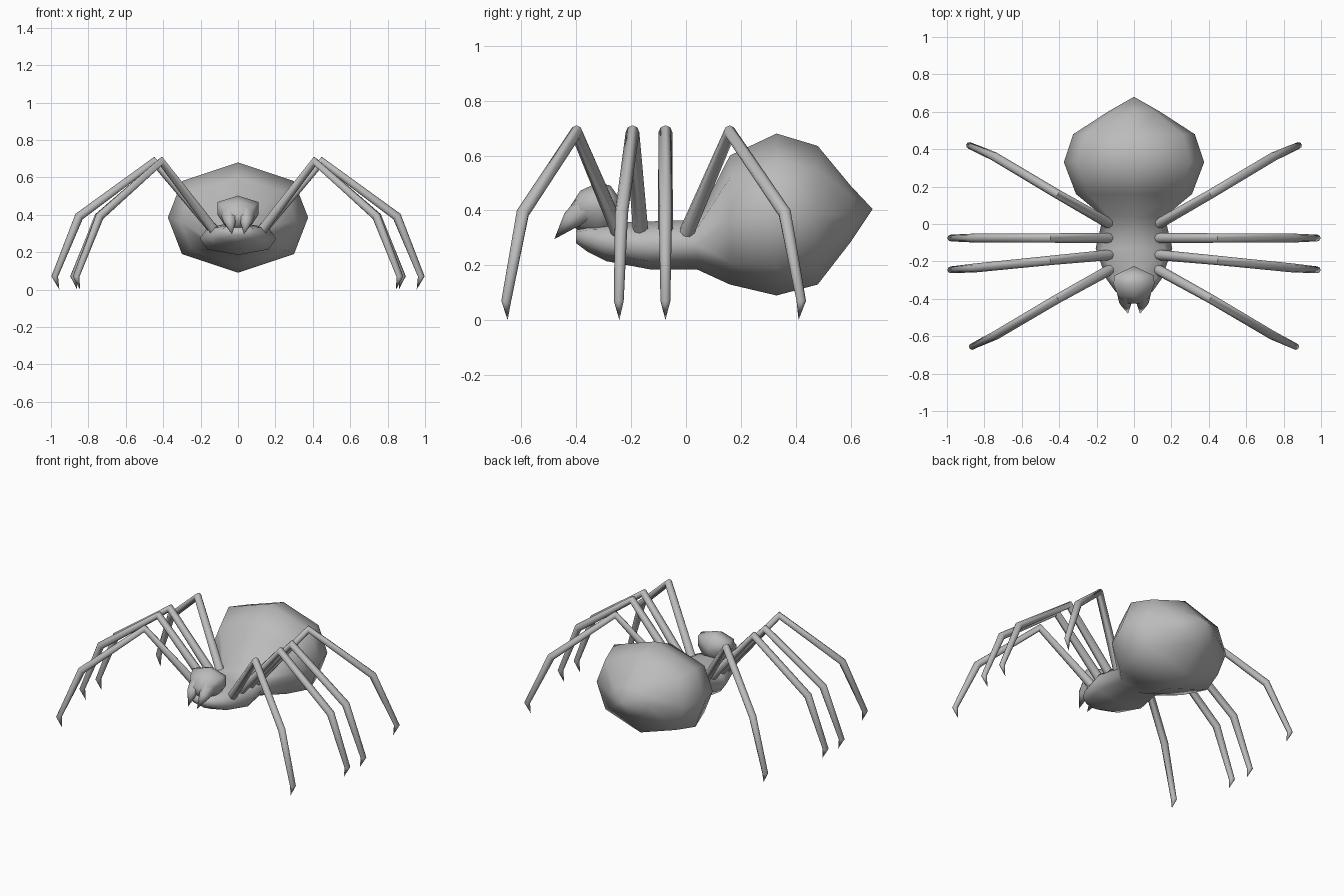
import bpy, bmesh, math
from mathutils import Vector

if "Cube" in bpy.data.objects:
    bpy.data.objects.remove(bpy.data.objects["Cube"])

grey = bpy.data.materials.new("plain grey")
grey.diffuse_color = (0.5, 0.5, 0.5, 1)
grey.use_nodes = True
grey.node_tree.nodes["Principled BSDF"].inputs["Base Color"].default_value = grey.diffuse_color


def loft(name, rings, angle=60):
    """Skin a list of rings; a ring with one point closes to a tip."""
    bm = bmesh.new()
    rows = [[bm.verts.new(p) for p in r] for r in rings]
    for a, b in zip(rows, rows[1:]):
        n = max(len(a), len(b))
        for i in range(n):
            j = (i + 1) % n
            if len(a) == 1:
                bm.faces.new((a[0], b[j], b[i]))
            elif len(b) == 1:
                bm.faces.new((a[i], a[j], b[0]))
            else:
                bm.faces.new((a[i], a[j], b[j], b[i]))
    for r in (rows[0], rows[-1]):
        if len(r) > 2:
            bm.faces.new(r)
    bmesh.ops.recalc_face_normals(bm, faces=bm.faces)
    me = bpy.data.meshes.new(name)
    bm.to_mesh(me)
    bm.free()
    me.materials.append(grey)
    ob = bpy.data.objects.new(name, me)
    bpy.context.collection.objects.link(ob)
    bpy.ops.object.select_all(action='DESELECT')
    ob.select_set(True)
    bpy.context.view_layer.objects.active = ob
    bpy.ops.object.shade_smooth_by_angle(angle=math.radians(angle))
    return ob


def body_ring(y, w, top, bot, low=0.8, high=0.8):
    """Eight-sided section; low/high set the width of the diagonal corners."""
    c, h = (top + bot) / 2, (top - bot) / 2
    half = [(0, 1), (high, 0.66), (1, 0), (low, -0.66), (0, -1)]
    pts = half + [(-x, z) for x, z in half[3:0:-1]]
    return [(x * w, y, c + z * h) for x, z in pts]


def tube(name, path, radii, sides=8):
    """Tapering tube along a path; the last point is a sharp tip."""
    P = [Vector(p) for p in path]
    rings = []
    for i, (p, r) in enumerate(zip(P, radii)):
        if r == 0:
            rings.append([p])
            continue
        t = (P[min(i + 1, len(P) - 1)] - p).normalized()
        if i:
            t = (t + (p - P[i - 1]).normalized()).normalized()
        side = t.cross(Vector((0, 0, 1))).normalized()
        up = side.cross(t)
        rings.append([p + r * (math.cos(a) * side + math.sin(a) * up)
                      for a in (math.tau * k / sides for k in range(sides))])
    return loft(name, rings)


# thorax and abdomen in one skin
loft("body", [body_ring(*s) for s in (
    (-0.40, 0.05, 0.33, 0.28), (-0.36, 0.10, 0.345, 0.25),
    (-0.29, 0.15, 0.355, 0.215), (-0.13, 0.205, 0.36, 0.185),
    (0.04, 0.165, 0.365, 0.185), (0.16, 0.31, 0.60, 0.13),
    (0.33, 0.375, 0.68, 0.09), (0.48, 0.325, 0.635, 0.13),
    (0.60, 0.14, 0.49, 0.285))] + [[(0, 0.68, 0.405)]], 80)

# head
loft("head", [[(0, -0.225, 0.42)]] + [body_ring(*s, 0.6, 1.0) for s in (
    (-0.275, 0.105, 0.49, 0.30), (-0.32, 0.11, 0.502, 0.30),
    (-0.385, 0.085, 0.472, 0.32), (-0.425, 0.05, 0.41, 0.355))], 80)

# legs: hip, upper joint, lower joint, ankle, tip
LEGS = {
    "front": [(0.13, -0.245, 0.32), (0.41, -0.40, 0.685), (0.74, -0.595, 0.39),
              (0.865, -0.655, 0.07), (0.845, -0.65, 0)],
    "front_middle": [(0.13, -0.165, 0.32), (0.45, -0.195, 0.685), (0.85, -0.235, 0.39),
                     (0.98, -0.245, 0.07), (0.955, -0.243, 0)],
    "rear_middle": [(0.13, -0.075, 0.32), (0.45, -0.075, 0.685), (0.85, -0.075, 0.39),
                    (0.98, -0.075, 0.07), (0.955, -0.075, 0)],
    "rear": [(0.13, 0.0, 0.315), (0.41, 0.16, 0.685), (0.745, 0.36, 0.39),
             (0.88, 0.42, 0.07), (0.86, 0.41, 0)],
}
for s, label in ((1, "right"), (-1, "left")):
    for name, pts in LEGS.items():
        tube(f"{name}_leg_{label}", [(s * x, y, z) for x, y, z in pts],
             (0.028, 0.025, 0.024, 0.018, 0))
    # fangs
    tube(f"fang_{label}", [(s * 0.042, -0.37, 0.40), (s * 0.045, -0.42, 0.365),
                           (s * 0.032, -0.48, 0.295)], (0.05, 0.034, 0))
